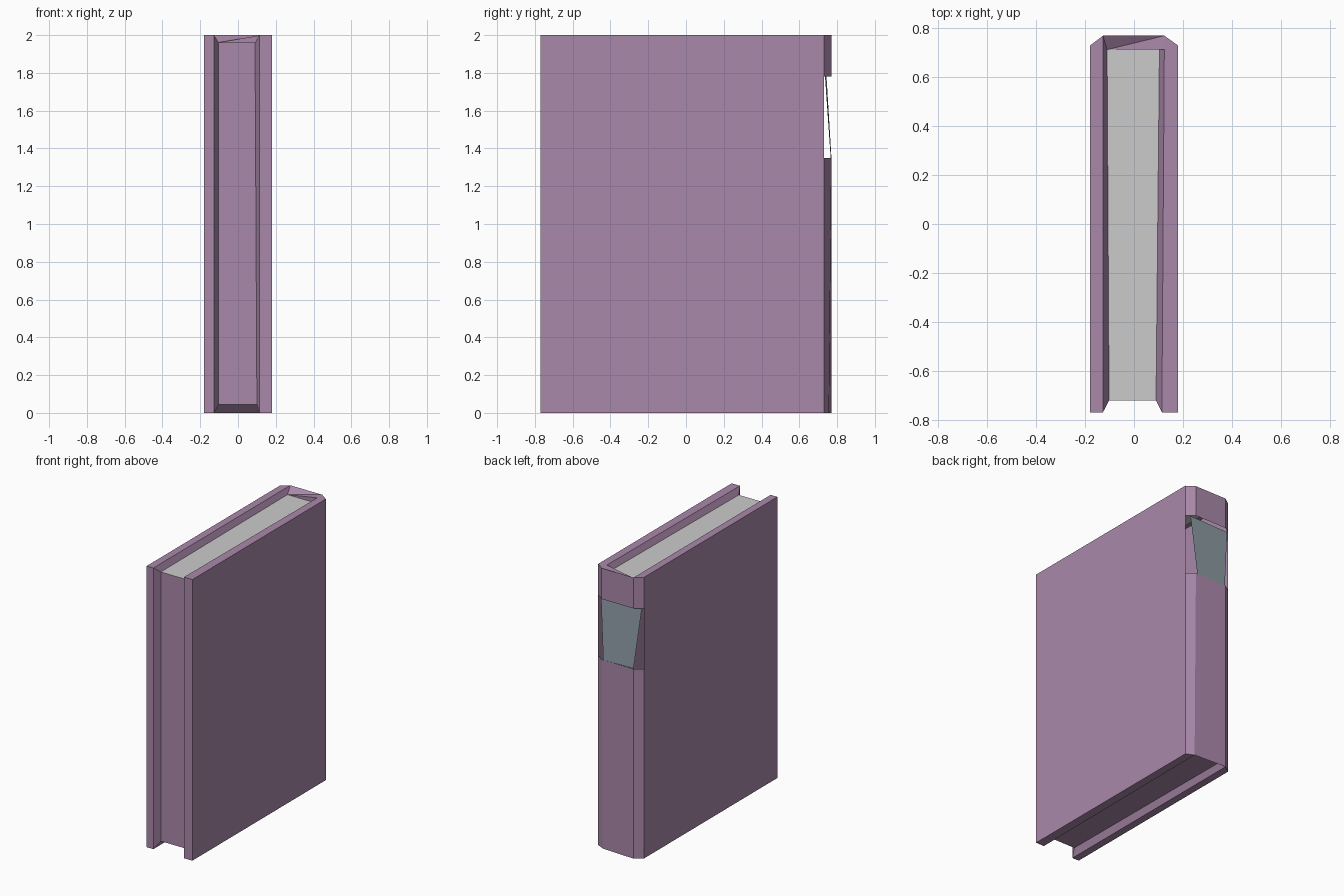
import bpy, bmesh
from mathutils import Vector

if "Cube" in bpy.data.objects:
    bpy.data.objects.remove(bpy.data.objects["Cube"])


def material(name, color):
    m = bpy.data.materials.new(name)
    m.diffuse_color = (*color, 1)
    m.use_nodes = True
    m.node_tree.nodes["Principled BSDF"].inputs["Base Color"].default_value = m.diffuse_color
    return m


def build(name, faces, mat=None):
    """Make one flat-shaded object from a list of polygons."""
    bm = bmesh.new()
    for f in faces:
        bm.faces.new([bm.verts.new(Vector(p)) for p in f])
    bmesh.ops.remove_doubles(bm, verts=bm.verts[:], dist=0.0005)
    bmesh.ops.recalc_face_normals(bm, faces=bm.faces[:])
    me = bpy.data.meshes.new(name)
    bm.to_mesh(me)
    bm.free()
    ob = bpy.data.objects.new(name, me)
    bpy.context.collection.objects.link(ob)
    if mat:
        me.materials.append(mat)
    return ob


purple = material("cover_purple", (0.40, 0.25, 0.40))
slate = material("label_slate", (0.27, 0.33, 0.37))

H, W, F, B, S = 2.0, 0.18, -0.77, 0.73, 0.77   # height, half width, front, board back, spine back
LX, RX = -0.127, 0.124                         # inner edges of the boards at the spine
RF = 0.114                                     # right board inner edge at the front


# spine cross-section at a given height
def section(z, right_y=S):
    return [(-W, B, z), (LX, S, z), (RX, right_y, z), (W, B, z)]


def bands(a, b):
    return [(a[i], a[i + 1], b[i + 1], b[i]) for i in range(len(a) - 1)]


cover = []
# spine below and above the label opening
cover += bands(section(0, 0.757), section(1.35))
cover += bands(section(1.78), section(H))

# outer board faces
for x in (-W, W):
    cover.append([(x, F, 0), (x, B, 0), (x, B, 1.35), (x, B, 1.78), (x, B, H), (x, F, H)])

# recess edge loops: top back, top front, bottom front, bottom back
lo = [(LX, S, H), (LX, F, H), (LX, F, 0), (LX, S, 0)]
ro = [(RX, 0.713, H), (RF, F, H), (RF, F, 0), (RX, 0.757, 0)]
li = [(-0.11, 0.713, 1.96), (-0.102, -0.722, 1.96), (-0.102, -0.722, 0.045), (-0.11, 0.713, 0.045)]
ri = [(0.104, 0.713, 1.96), (0.09, -0.722, 1.96), (0.1, -0.722, 0.045), (0.104, 0.713, 0.045)]
corner = (RX, S, H)

# board rims
cover += [
    [(-W, F, H), (-W, B, H), lo[0], lo[1]],
    [(W, F, H), (W, B, H), corner, ro[0], ro[1]],
    [(-W, F, 0), (-W, B, 0), lo[3], lo[2]],
    [(W, F, 0), (W, B, 0), ro[3], ro[2]],
    [(-W, F, 0), lo[2], lo[1], (-W, F, H)],
    [(W, F, 0), ro[2], ro[1], (W, F, H)],
]
# sloped recess walls, spine ends, fore edge and bottom of the page block
cover += bands(lo, li) + bands(ro, ri)
cover += [
    [li[0], ro[0], corner], [li[0], corner, lo[0]], [li[0], ri[0], ro[0]],
    [lo[3], ro[3], ri[3], li[3]],
    [li[1], ri[1], ri[2], li[2]],
    [li[2], ri[2], ri[3], li[3]],
]
build("cover", cover, purple)

# top of the pages
build("page_top", [[li[1], ri[1], ri[0], li[0]]])

# tilted label on the spine
build("spine_label", [[(0.112, 0.77, 1.35), (-0.123, 0.766, 1.35),
                       (-0.168, 0.736, 1.78), (0.148, 0.744, 1.78)]], slate)
